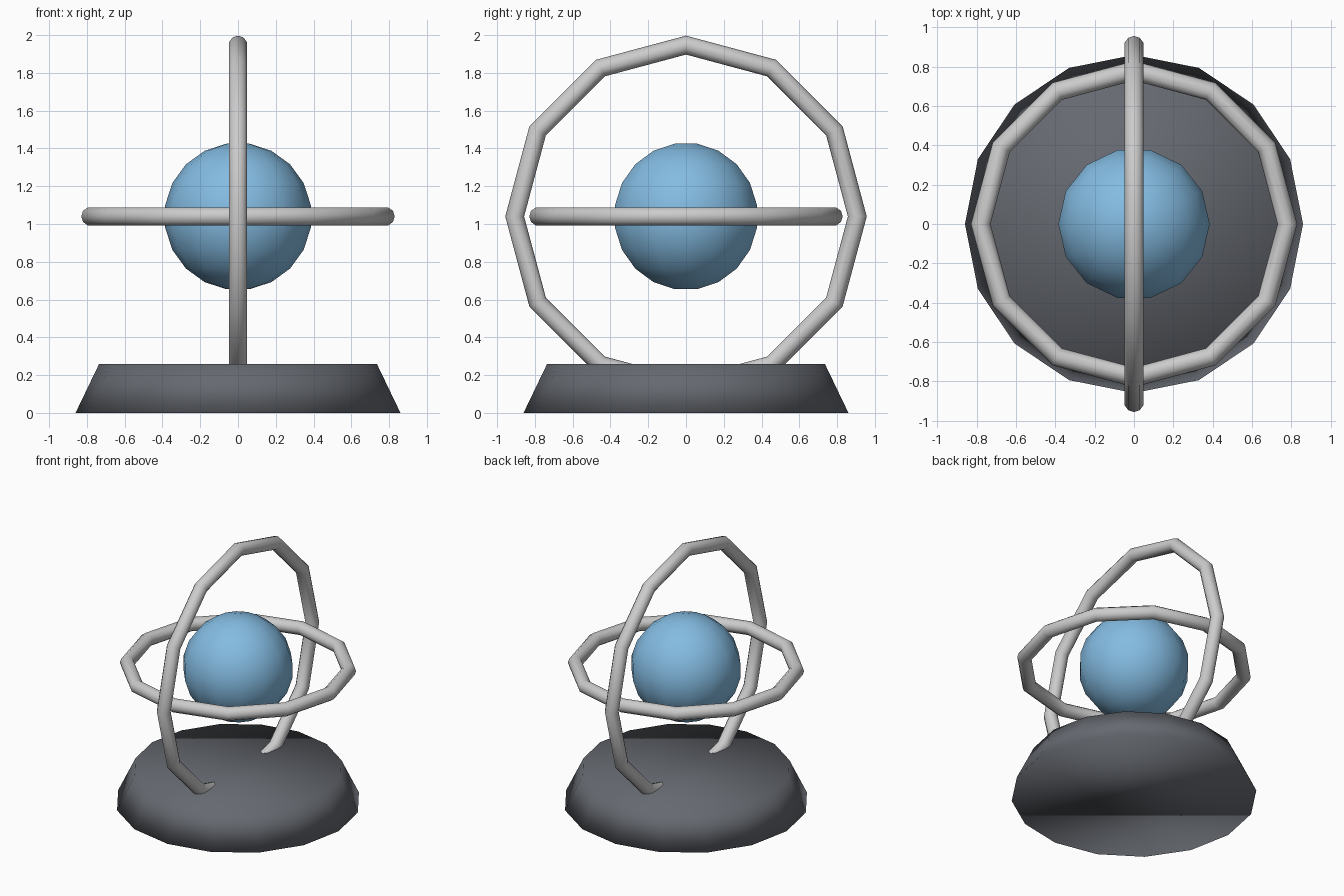
import bpy, math

if "Cube" in bpy.data.objects:
    bpy.data.objects.remove(bpy.data.objects["Cube"])

CZ = 1.04  # height of the globe and ring centre


def finish(name, mat=None):
    ob = bpy.context.object
    ob.name = name
    if mat:
        ob.data.materials.append(mat)
    bpy.ops.object.shade_smooth()
    return ob


def material(name, rgb):
    m = bpy.data.materials.new(name)
    m.diffuse_color = (*rgb, 1)
    m.use_nodes = True
    m.node_tree.nodes["Principled BSDF"].inputs["Base Color"].default_value = m.diffuse_color
    return m


def lathe(name, profile, sides, z, mat):
    # revolve (radius, height) points about z, flat caps at both ends
    verts = [(r * math.cos(2 * math.pi * i / sides), r * math.sin(2 * math.pi * i / sides), h)
             for r, h in profile for i in range(sides)]
    faces = [(k * sides + i, k * sides + (i + 1) % sides,
              (k + 1) * sides + (i + 1) % sides, (k + 1) * sides + i)
             for k in range(len(profile) - 1) for i in range(sides)]
    faces.append(tuple(reversed(range(sides))))
    faces.append(tuple(range((len(profile) - 1) * sides, len(profile) * sides)))
    me = bpy.data.meshes.new(name)
    me.from_pydata(verts, [], faces)
    ob = bpy.data.objects.new(name, me)
    bpy.context.collection.objects.link(ob)
    ob.location.z = z
    bpy.context.view_layer.objects.active = ob
    ob.select_set(True)
    finish(name, mat)
    ob.select_set(False)


def ring(name, radius, rot):
    bpy.ops.mesh.primitive_torus_add(major_radius=radius, minor_radius=0.05,
                                     major_segments=12, minor_segments=10,
                                     location=(0, 0, CZ), rotation=rot)
    finish(name)
    bpy.context.object.select_set(False)


dark = material("dark_grey", (0.13, 0.14, 0.16))
blue = material("blue", (0.23, 0.5, 0.76))

# Tapered pedestal
lathe("base", [(0.86, 0), (0.735, 0.26)], 16, 0, dark)

# Globe with small flattened poles
angles = [math.radians(-81 + 18 * k) for k in range(10)]
lathe("globe", [(0.39 * math.cos(a), 0.39 * math.sin(a)) for a in angles], 14, CZ, blue)

# Horizontal and upright rings
ring("horizontal_ring", 0.78, (0, 0, 0))
ring("vertical_ring", 0.907, (0, math.pi / 2, 0))
